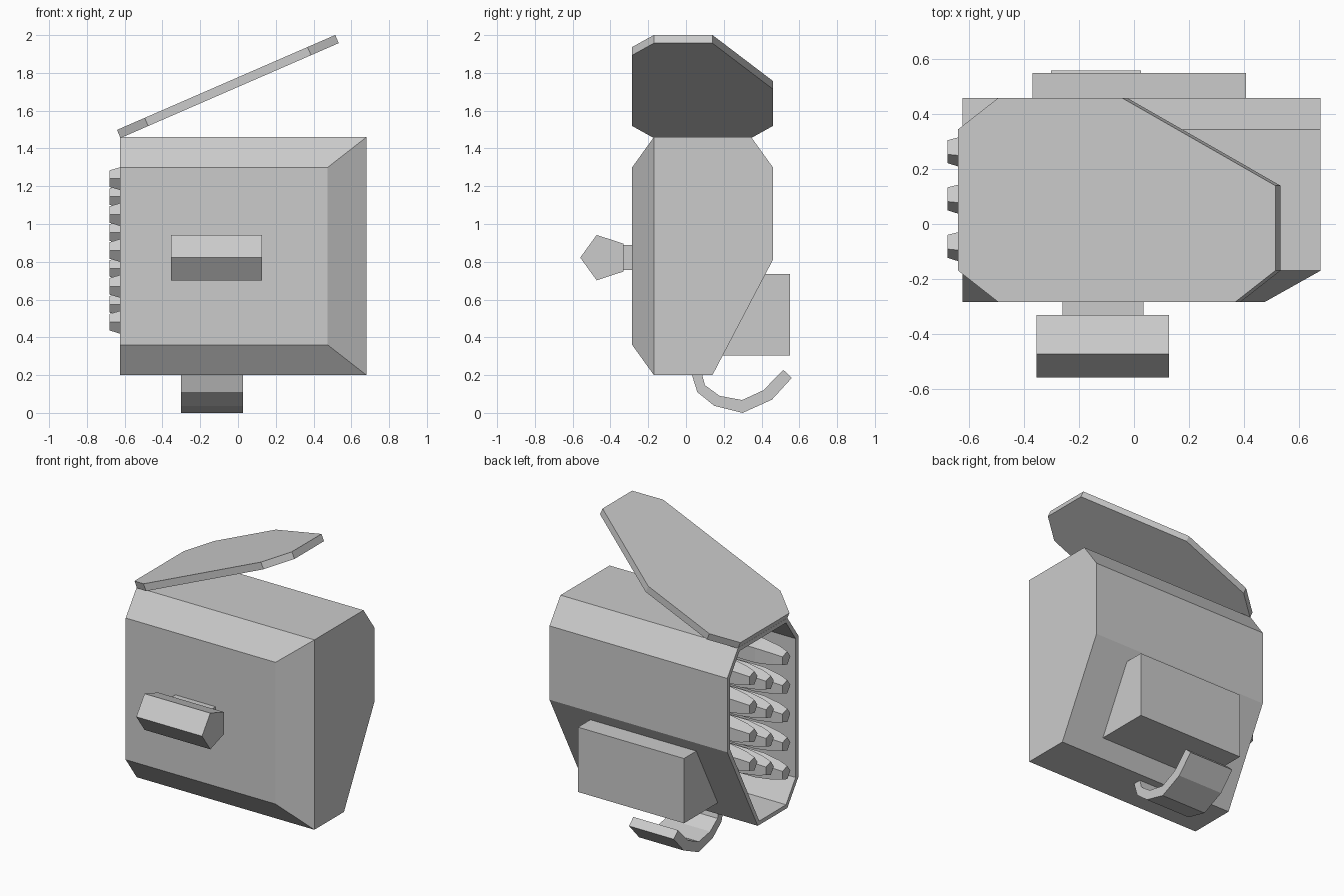
import bpy, bmesh, math
from mathutils import Vector

if "Cube" in bpy.data.objects:
    bpy.data.objects.remove(bpy.data.objects["Cube"])


def finish(name, bm):
    bmesh.ops.recalc_face_normals(bm, faces=bm.faces)
    mesh = bpy.data.meshes.new(name)
    bm.to_mesh(mesh)
    bm.free()
    obj = bpy.data.objects.new(name, mesh)
    bpy.context.collection.objects.link(obj)
    return obj


def loft(name, rings):
    """Skin a list of equal-length point rings and cap both ends."""
    bm = bmesh.new()
    vs = [[bm.verts.new(p) for p in ring] for ring in rings]
    n = len(rings[0])
    for a, b in zip(vs, vs[1:]):
        for i in range(n):
            j = (i + 1) % n
            bm.faces.new((a[i], a[j], b[j], b[i]))
    bm.faces.new(vs[0])
    bm.faces.new(vs[-1])
    return finish(name, bm)


def prism(name, profile, x0, x1):
    """Extrude a (y, z) profile along x."""
    return loft(name, [[(x, y, z) for y, z in profile] for x in (x0, x1)])


# Body cross-section, shared by the pod and its lid
SECTION = [(-0.285, 0.36), (-0.17, 0.2), (0.14, 0.2), (0.46, 0.81),
           (0.46, 1.3), (0.345, 1.46), (-0.17, 1.46), (-0.285, 1.3)]
LEFT, RIGHT = -0.625, 0.68

# Pod body: chamfered front right corner, hollow from the left end
bm = bmesh.new()
left = [bm.verts.new((LEFT, y, z)) for y, z in SECTION]
right = [bm.verts.new((0.475 if i in (0, 7) else RIGHT, y, z))
         for i, (y, z) in enumerate(SECTION)]
for i in range(8):
    j = (i + 1) % 8
    bm.faces.new((left[i], left[j], right[j], right[i]))
mouth = bm.faces.new(left)
bm.faces.new(right[1:7])
bm.faces.new([right[i] for i in (0, 1, 6, 7)])
bmesh.ops.recalc_face_normals(bm, faces=bm.faces)
bmesh.ops.inset_region(bm, faces=[mouth], thickness=0.03)
ext = bmesh.ops.extrude_discrete_faces(bm, faces=[mouth])
bmesh.ops.translate(bm, vec=(0.95, 0, 0), verts=ext["faces"][0].verts)
finish("pod_body", bm)

# Open lid: the same section swung up about the top of the mouth
ang = math.radians(23.5)
along = Vector((math.cos(ang), 0, math.sin(ang)))
normal = Vector((-math.sin(ang), 0, math.cos(ang)))
hinge = Vector((-0.622, 0, 1.455))
loft("lid", [[hinge + along * (1.46 - z) + normal * t + Vector((0, y, 0))
              for y, z in SECTION] for t in (0, 0.047)])

# Front grip and its stem
prism("grip", [(-0.56, 0.822), (-0.473, 0.942), (-0.332, 0.896),
               (-0.332, 0.748), (-0.473, 0.702)], -0.355, 0.128)
prism("grip_stem", [(-0.335, 0.757), (-0.28, 0.757), (-0.28, 0.888),
                    (-0.335, 0.888)], -0.26, 0.035)

# Back box sitting on the sloped face
prism("back_box", [(0.19, 0.305), (0.55, 0.305), (0.55, 0.735),
                   (0.415, 0.735)], -0.37, 0.408)

# Curved hook underneath
prism("bottom_hook", [(0.03, 0.205), (0.06, 0.11), (0.15, 0.037), (0.3, 0.0),
                      (0.455, 0.07), (0.56, 0.185), (0.515, 0.228),
                      (0.41, 0.12), (0.297, 0.068), (0.178, 0.09),
                      (0.1, 0.147), (0.085, 0.205)], -0.302, 0.026)

# Five-sided rockets in three staggered columns
STATIONS = [(-0.68, 0.046), (-0.62, 0.065), (-0.5, 0.083), (-0.1, 0.083)]
for col, (cy, top, rows) in enumerate([(-0.077, 1.24, 5), (0.096, 1.145, 4),
                                       (0.268, 1.24, 4)]):
    for row in range(rows):
        cz = top - 0.19 * row
        rings = [[(x, cy - r * math.cos(k * math.tau / 5),
                   cz + r * math.sin(k * math.tau / 5)) for k in range(5)]
                 for x, r in STATIONS]
        loft(f"rocket_{col}_{row}", rings)
